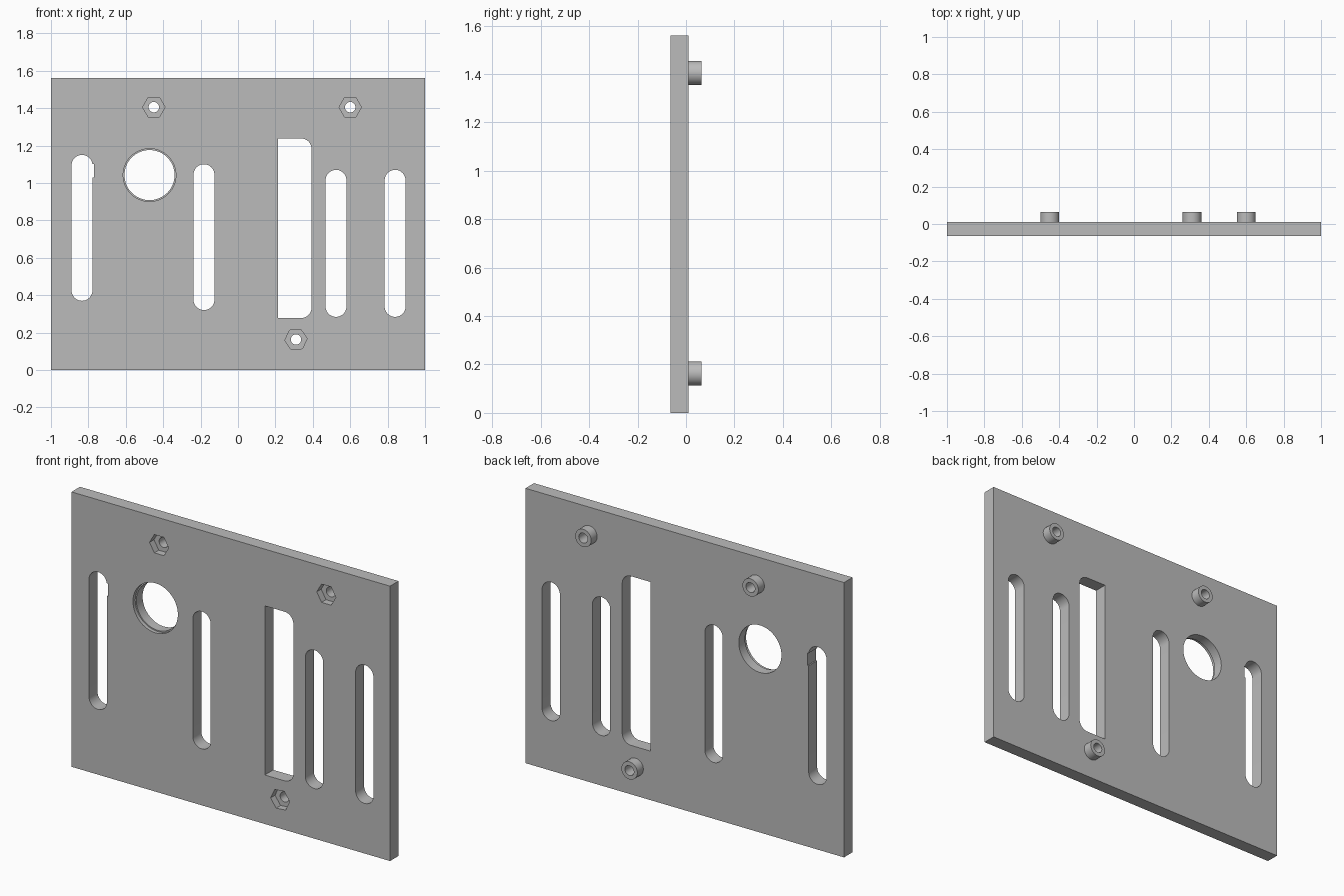
import bpy, bmesh
from math import pi, cos, sin, radians

cube = bpy.data.objects.get("Cube")
if cube:
    bpy.data.objects.remove(cube, do_unlink=True)

FRONT, FACE, BACK = -0.065, 0.011, 0.065   # plate front, plate back, boss ends
HEIGHT = 1.56

grey = bpy.data.materials.new("plain grey")
grey.use_nodes = True
colour = (0.5, 0.5, 0.5, 1)
grey.diffuse_color = colour
grey.node_tree.nodes["Principled BSDF"].inputs["Base Color"].default_value = colour


def arc(x, z, r, start, end, steps):
    """Points on an arc in the xz plane, angles in degrees."""
    angles = [radians(start + (end - start) * i / steps) for i in range(steps + 1)]
    return [(x + r * cos(a), z + r * sin(a)) for a in angles]


def circle(x, z, r, sides=48, turn=0):
    return arc(x, z, r, turn, turn + 360, sides)[:-1]


def rect(x0, x1, z0, z1):
    return [(x0, z0), (x1, z0), (x1, z1), (x0, z1)]


def slot(x, z0, z1, r=0.056):
    return arc(x, z1 - r, r, 0, 180, 20) + arc(x, z0 + r, r, 180, 360, 20)


def prism(name, outline, y0, y1):
    """Solid made by extruding an xz outline from y0 to y1."""
    bm = bmesh.new()
    base = bm.faces.new([bm.verts.new((x, y0, z)) for x, z in outline])
    ext = bmesh.ops.extrude_face_region(bm, geom=[base])
    tops = [v for v in ext["geom"] if isinstance(v, bmesh.types.BMVert)]
    bmesh.ops.translate(bm, verts=tops, vec=(0, y1 - y0, 0))
    bmesh.ops.recalc_face_normals(bm, faces=bm.faces)
    mesh = bpy.data.meshes.new(name)
    bm.to_mesh(mesh)
    bm.free()
    mesh.materials.append(grey)
    obj = bpy.data.objects.new(name, mesh)
    bpy.context.collection.objects.link(obj)
    return obj


def combine(target, tool, operation):
    """Apply a boolean and remove the tool."""
    mod = target.modifiers.new(operation.lower(), "BOOLEAN")
    mod.operation = operation
    mod.solver = "EXACT"
    mod.object = tool
    bpy.context.view_layer.objects.active = target
    bpy.ops.object.modifier_apply(modifier=mod.name)
    bpy.data.objects.remove(tool, do_unlink=True)


def cut(outline, y0=-0.2, y1=0.2):
    combine(panel, prism("cutter", outline, y0, y1), "DIFFERENCE")


# Flat panel
panel = prism("panel", rect(-1, 1, 0, HEIGHT), FRONT, FACE)

# Screw bosses on the back, hexagonal nut pockets on the front
for x, z, turn in [(-0.45, 1.405, 0), (0.6, 1.405, 0), (0.31, 0.163, 5)]:
    combine(panel, prism("boss", circle(x, z, 0.05), -0.01, BACK), "UNION")
    cut(circle(x, z, 0.06, 6, turn), -0.2, FRONT + 0.04)
    cut(circle(x, z, 0.028, 32))

# Long rounded slots
for x, z0, z1 in [(-0.834, 0.37, 1.15), (-0.182, 0.32, 1.10),
                  (0.524, 0.284, 1.07), (0.84, 0.284, 1.07)]:
    cut(slot(x, z0, z1))

# Small notch beside the first slot
cut(rect(-0.83, -0.77, 1.028, 1.10))

# Tall window rounded on one side
r = 0.055
cut([(0.214, 0.278)] + arc(0.393 - r, 0.278 + r, r, -90, 0, 12)
    + arc(0.393 - r, 1.238 - r, r, 0, 90, 12) + [(0.214, 1.238)])

# Round opening with a shallow front step
cut(circle(-0.473, 1.042, 0.134, 64))
cut(circle(-0.473, 1.042, 0.141, 64), -0.2, FRONT + 0.02)

# Smooth curved walls, sharp rims
bpy.ops.object.select_all(action="DESELECT")
panel.select_set(True)
bpy.context.view_layer.objects.active = panel
bpy.ops.object.shade_smooth_by_angle(angle=radians(30))
